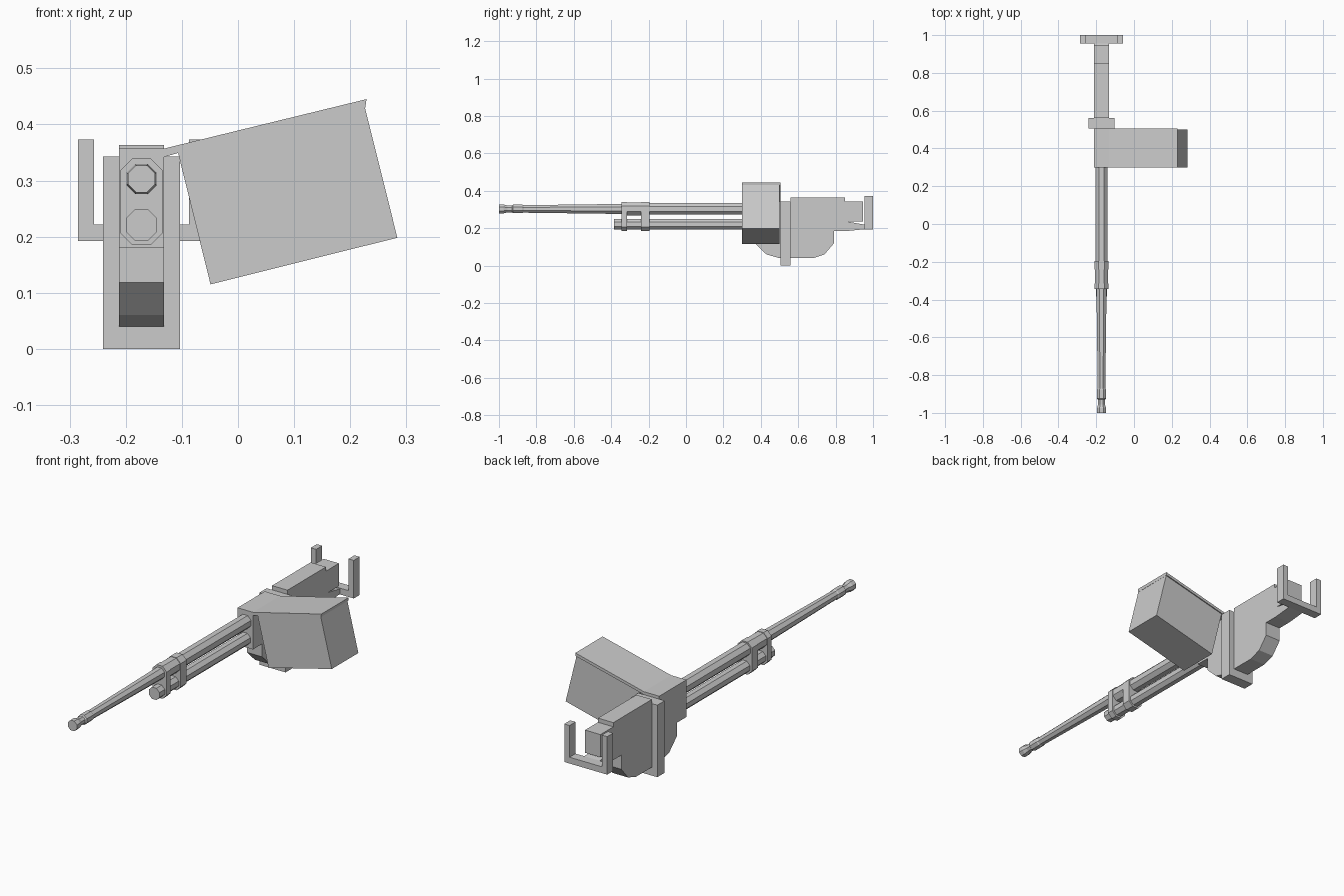
import bpy, bmesh, math

if "Cube" in bpy.data.objects:
    bpy.data.objects.remove(bpy.data.objects["Cube"])

CX = -0.172          # centre line of the gun
HALF = 0.0405        # half width of the receiver


def finish(name, bm):
    bmesh.ops.recalc_face_normals(bm, faces=bm.faces)
    me = bpy.data.meshes.new(name)
    bm.to_mesh(me)
    bm.free()
    ob = bpy.data.objects.new(name, me)
    bpy.context.collection.objects.link(ob)
    return ob


def prism(name, profile, axis, lo, hi):
    """Extrude a profile: (y, z) points along x, or (x, z) points along y."""
    bm = bmesh.new()
    put = (lambda p, d: (d, p[0], p[1])) if axis == 'x' else (lambda p, d: (p[0], d, p[1]))
    a = [bm.verts.new(put(p, lo)) for p in profile]
    b = [bm.verts.new(put(p, hi)) for p in profile]
    bm.faces.new(a)
    bm.faces.new(b)
    n = len(a)
    for i in range(n):
        j = (i + 1) % n
        bm.faces.new((a[i], a[j], b[j], b[i]))
    return finish(name, bm)


def tube(name, cz, profile, sides=8):
    """Octagonal turned part along y from (y, flat-to-centre radius) points."""
    bm = bmesh.new()
    rings = []
    for y, r in profile:
        r /= math.cos(math.pi / sides)
        rings.append([bm.verts.new((CX + r * math.cos((i + .5) * math.tau / sides), y,
                                    cz + r * math.sin((i + .5) * math.tau / sides)))
                      for i in range(sides)])
    for p, q in zip(rings, rings[1:]):
        for i in range(sides):
            j = (i + 1) % sides
            bm.faces.new((p[i], p[j], q[j], q[i]))
    bm.faces.new(rings[0])
    bm.faces.new(rings[-1])
    return finish(name, bm)


def rect(a0, a1, b0, b1):
    return [(a0, b0), (a1, b0), (a1, b1), (a0, b1)]


L, R = CX - HALF, CX + HALF

# Receiver: rounded belly, low slot over the plate, raised rear cover
prism("receiver", [(0.37, 0.20), (0.37, 0.118), (0.43, 0.06), (0.50, 0.04),
                   (0.68, 0.04), (0.74, 0.06), (0.79, 0.118), (0.79, 0.235),
                   (0.85, 0.235), (0.85, 0.363), (0.56, 0.363), (0.56, 0.34),
                   (0.37, 0.34)], 'x', L, R)
prism("receiver_tail", rect(0.85, 0.947, 0.235, 0.343), 'x', L, R)
prism("handle_stem", [(0.79, 0.185), (0.86, 0.185), (0.96, 0.195), (0.96, 0.218),
                      (0.86, 0.236), (0.79, 0.236)], 'x', L, R)

# Mounting plate around the receiver
prism("mounting_plate", rect(-0.241, -0.103, 0.0, 0.343), 'y', 0.505, 0.56)

# Feed block with the sloping lid that covers the ammunition box
prism("feed_block", [(L, 0.18), (R, 0.18), (R, 0.342), (-0.107, 0.349),
                     (0.227, 0.430), (0.229, 0.445), (R, 0.357), (L, 0.357)],
      'y', 0.30, 0.505)
prism("ammo_box", [(-0.107, 0.350), (-0.049, 0.115), (0.284, 0.198), (0.226, 0.431)],
      'y', 0.30, 0.50)

# U-shaped rear handle
prism("rear_handle", [(-0.285, 0.192), (-0.059, 0.192), (-0.059, 0.373), (-0.087, 0.373),
                      (-0.087, 0.222), (-0.257, 0.222), (-0.257, 0.373), (-0.285, 0.373)],
      'y', 0.955, 1.0)

# Barrel, its jacket and the tube underneath
ZB, ZT = 0.303, 0.221
tube("barrel", ZB, [(-0.33, 0.027), (-0.87, 0.020), (-0.875, 0.023), (-0.925, 0.023),
                    (-0.93, 0.018), (-0.955, 0.018), (-0.975, 0.024), (-1.0, 0.024)])
tube("barrel_jacket", ZB, [(-0.33, 0.031), (0.31, 0.031)])
tube("lower_tube", ZT, [(-0.385, 0.028), (0.38, 0.028)])

# Sleeve and two clamps joining both tubes
tube("clamp_sleeve", ZB, [(-0.34, 0.035), (-0.20, 0.035)])
w, c = 0.038, 0.022
right = [(w - c, 0.185), (w, 0.185 + c), (w, 0.34 - c), (w - c, 0.34)]
outline = [(CX + x, z) for x, z in right] + [(CX - x, z) for x, z in reversed(right)]
for name, y0, y1 in (("front_clamp", -0.345, -0.315), ("rear_clamp", -0.24, -0.195)):
    prism(name, outline, 'y', y0, y1)
